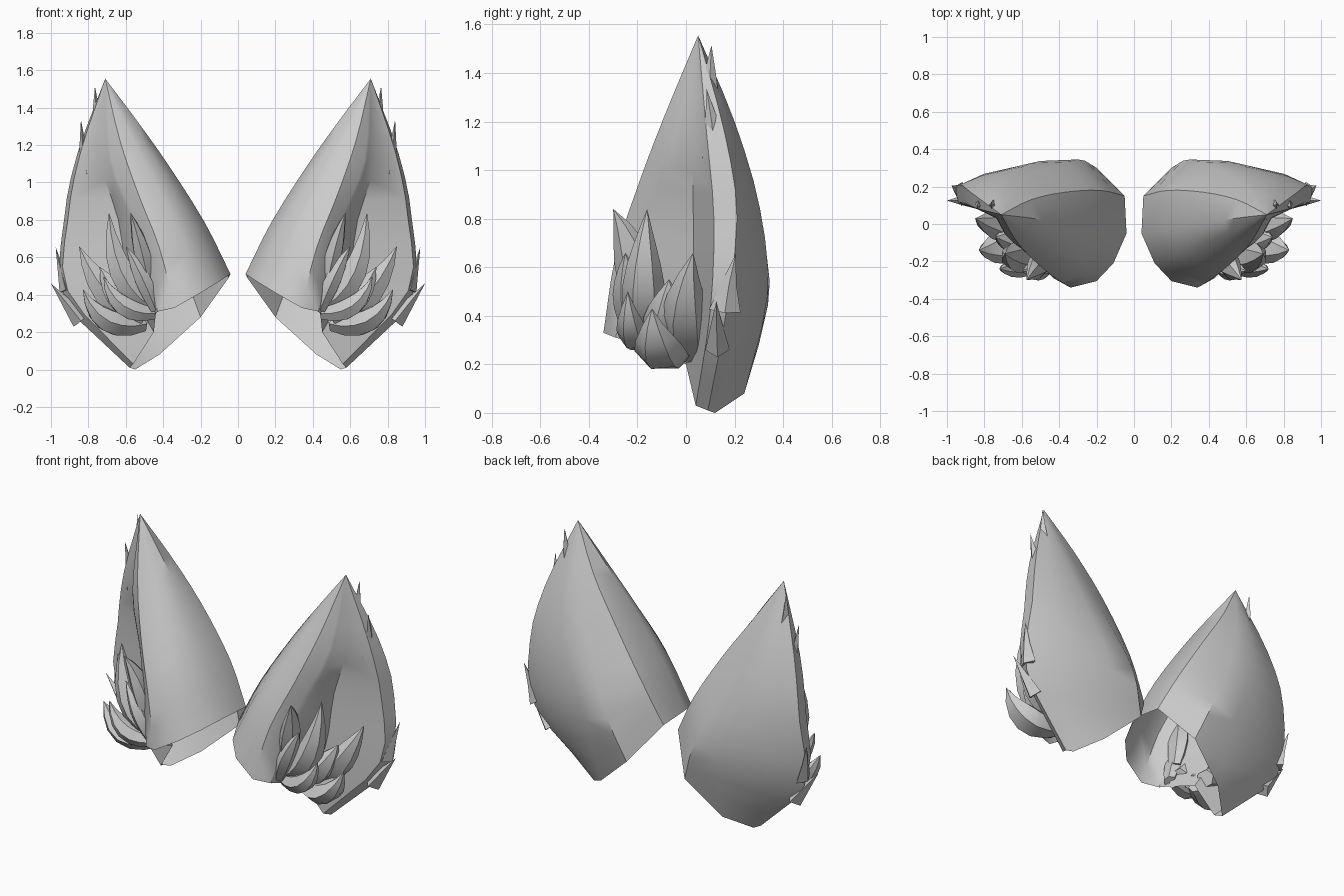
import bpy, bmesh, math
from mathutils import Vector

if "Cube" in bpy.data.objects:
    bpy.data.objects.remove(bpy.data.objects["Cube"])

fur = bpy.data.materials.new("grey_fur")
fur.diffuse_color = (0.6, 0.6, 0.6, 1)
fur.use_nodes = True
fur.node_tree.nodes["Principled BSDF"].inputs["Base Color"].default_value = fur.diffuse_color
TIP = Vector((0.71, 0.05, 1.555))

# Ribs from base to tip: outer shell, front edge round to back edge
SHELL = [
    [(.43, -.29, .31), (.49, -.23, .60), (.57, -.155, .85), (.675, -.07, 1.12)],
    [(.34, -.34, .33), (.42, -.29, .65), (.53, -.20, .93), (.63, -.09, 1.22)],
    [(.20, -.305, .41), (.31, -.25, .73), (.45, -.16, 1.01), (.585, -.055, 1.28)],
    [(.11, -.21, .465), (.235, -.16, .76), (.40, -.09, 1.05), (.56, -.02, 1.31)],
    [(.04, -.05, .51), (.18, -.03, .79), (.37, .00, 1.09), (.54, .03, 1.33)],
    [(.05, .15, .49), (.18, .18, .74), (.37, .17, 1.04), (.55, .13, 1.30)],
    [(.20, .30, .28), (.30, .345, .54), (.47, .28, .88), (.61, .18, 1.22)],
    [(.42, .24, .08), (.46, .335, .48), (.60, .305, .84), (.69, .20, 1.20)],
    [(.55, .12, .00), (.76, .25, .40), (.81, .26, .80), (.785, .185, 1.16)],
    [(.58, .09, .01), (.93, .16, .38), (.93, .21, .80), (.86, .16, 1.15)],
]
# Ribs of the hollow inner face, back edge round to front edge
INNER = [
    [(.56, .04, .03), (.91, .10, .42), (.91, .115, .80), (.845, .085, 1.15)],
    [(.45, .00, .20), (.58, .03, .45), (.64, .03, .80), (.735, .03, 1.13)],
    [(.44, -.25, .30), (.505, -.20, .60), (.59, -.13, .84), (.69, -.055, 1.12)],
]


def finish(name, bm, angle=30):
    bmesh.ops.recalc_face_normals(bm, faces=bm.faces)
    me = bpy.data.meshes.new(name)
    bm.to_mesh(me)
    bm.free()
    me.materials.append(fur)
    ob = bpy.data.objects.new(name, me)
    bpy.context.collection.objects.link(ob)
    bpy.ops.object.select_all(action='DESELECT')
    ob.select_set(True)
    bpy.context.view_layer.objects.active = ob
    bpy.ops.object.shade_smooth_by_angle(angle=math.radians(angle))
    # the other ear
    twin = ob.copy()
    twin.data = me.copy()
    twin.name = "left_" + name
    ob.name = "right_" + name
    for v in twin.data.vertices:
        v.co.x = -v.co.x
    twin.data.flip_normals()
    bpy.context.collection.objects.link(twin)


def smooth_path(pts, steps=3):
    """Catmull-Rom curve through the points."""
    p = [Vector(q) for q in pts]
    p = [2 * p[0] - p[1]] + p + [2 * p[-1] - p[-2]]
    out = []
    for i in range(1, len(p) - 2):
        a, b, c, d = p[i - 1:i + 3]
        for k in range(steps):
            t = k / steps
            out.append(.5 * (2 * b + (c - a) * t + (2 * a - 5 * b + 4 * c - d) * t * t
                             + (3 * b - a - 3 * c + d) * t ** 3))
    return out


def ear():
    bm = bmesh.new()
    cols = [[bm.verts.new(q) for q in smooth_path(r + [TIP])] for r in SHELL + INNER]
    tip = bm.verts.new(TIP)
    for i, a in enumerate(cols):
        b = cols[(i + 1) % len(cols)]
        for j in range(len(a) - 1):
            bm.faces.new((a[j], b[j], b[j + 1], a[j + 1]))
        bm.faces.new((a[-1], b[-1], tip))
    finish("ear_shell", bm, 42)


def tuft(name, root, bend, tip, width, depth, sides=6, rows=6, cone=False):
    """Curved leaf-shaped lock of fur (or plain cone): width along y, depth across."""
    root, bend, tip = Vector(root), Vector(bend), Vector(tip)
    bm = bmesh.new()
    rings = []
    for i in range(rows):
        t = i / rows
        c = root * (1 - t) ** 2 + bend * 2 * t * (1 - t) + tip * t * t
        tan = ((bend - root) * (1 - t) + (tip - bend) * t).normalized()
        out = tan.cross(Vector((0, 1, 0))).normalized()
        side = out.cross(tan)
        if cone:
            s = 1 - t
        elif t < .4:
            s = .6 + .4 * math.sin(math.pi / 2 * t / .4)
        else:
            s = math.cos(math.pi / 2 * (t - .4) / .6)
        rings.append([bm.verts.new(c + s * (side * width * math.cos(a) + out * depth * math.sin(a)))
                      for a in (2 * math.pi * k / sides for k in range(sides))])
    end = bm.verts.new(tip)
    bm.faces.new(rings[0])
    for k in range(sides):
        n = (k + 1) % sides
        for a, b in zip(rings, rings[1:]):
            bm.faces.new((a[k], a[n], b[n], b[k]))
        bm.faces.new((rings[-1][k], rings[-1][n], end))
    finish(name, bm)


ear()

# Locks of fur at the ear opening
tuft("tuft_front", (.47, -.20, .42), (.51, -.19, .64), (.575, -.30, .84), .08, .05)
tuft("tuft_front_low", (.44, -.21, .32), (.51, -.24, .50), (.60, -.25, .66), .07, .05)
tuft("tuft_tall", (.47, -.16, .34), (.67, -.19, .46), (.69, -.16, .84), .09, .075)
tuft("tuft_back", (.50, .03, .25), (.73, -.04, .37), (.85, .03, .66), .10, .085)
tuft("tuft_low", (.51, -.04, .24), (.74, -.14, .20), (.83, -.14, .43), .105, .07)
tuft("tuft_low_front", (.45, -.18, .30), (.65, -.24, .29), (.72, -.24, .50), .065, .06)
tuft("tuft_middle", (.50, -.08, .27), (.66, -.08, .38), (.74, -.07, .55), .10, .08)

# Ragged points along the back edge
tuft("edge_point_top", (.74, .09, 1.26), (.765, .10, 1.40), (.765, .105, 1.515), .05, .035, 4, 2, True)
tuft("edge_point_upper", (.81, .12, 1.05), (.835, .11, 1.20), (.84, .085, 1.335), .055, .035, 4, 2, True)
tuft("edge_point_middle", (.92, .16, .42), (.945, .17, .52), (.975, .205, .655), .065, .035, 4, 2, True)
tuft("edge_point_low", (.84, .13, .26), (.92, .125, .36), (1.0, .125, .46), .05, .05, 4, 2, True)
